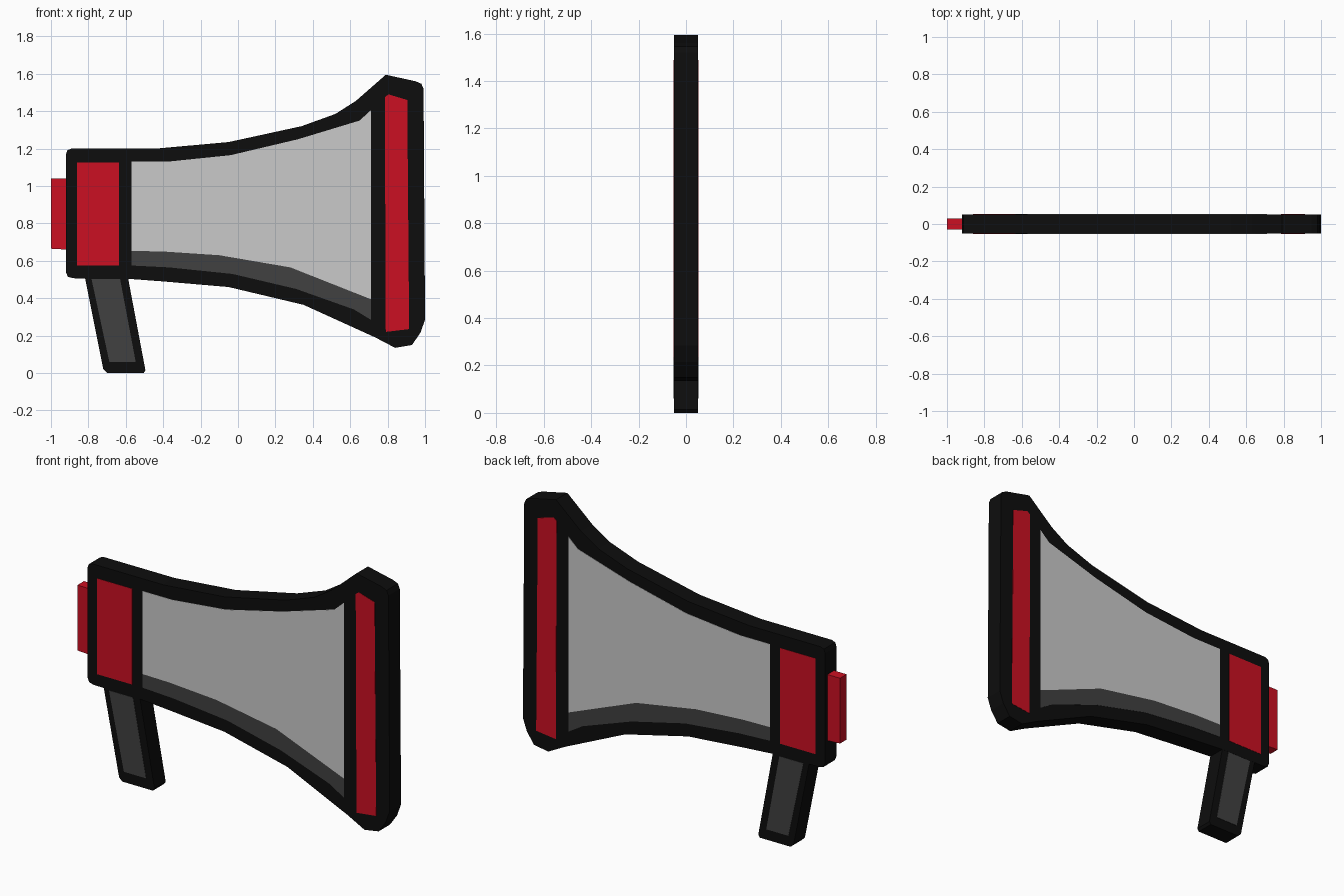
import bpy, bmesh

def material(name, rgb):
    m = bpy.data.materials.new(name)
    m.diffuse_color = (*rgb, 1)
    return m

BLACK = material("black", (0.004, 0.004, 0.004))
RED = material("red", (0.60, 0.005, 0.016))
LIGHT = material("light grey", (0.59, 0.59, 0.59))
DARK = material("dark grey", (0.053, 0.053, 0.053))

def add_slab(bm, outline, y0, y1):
    """Extrude an x-z outline from y0 to y1."""
    face = bm.faces.new([bm.verts.new((x, y0, z)) for x, z in outline])
    ext = bmesh.ops.extrude_face_region(bm, geom=[face])["geom"]
    moved = [v for v in ext if isinstance(v, bmesh.types.BMVert)]
    bmesh.ops.translate(bm, verts=moved, vec=(0, y1 - y0, 0))

def build(name, outline, mat, spans):
    bm = bmesh.new()
    for y0, y1 in spans:
        add_slab(bm, outline, y0, y1)
    bmesh.ops.recalc_face_normals(bm, faces=bm.faces)
    bmesh.ops.triangulate(bm, faces=[f for f in bm.faces if len(f.verts) > 4])
    me = bpy.data.meshes.new(name)
    bm.to_mesh(me)
    bm.free()
    me.materials.append(mat)
    ob = bpy.data.objects.new(name, me)
    bpy.context.collection.objects.link(ob)
    return ob

HALF = 0.0515
SOLID = [(-HALF, HALF)]
PLATES = [(-0.053, -0.048), (0.048, 0.053)]   # thin panels, front and back

# Black horn body with flared mouth
build("horn_body", [
    (-0.92, 1.17), (-0.912, 1.192), (-0.89, 1.20), (-0.44, 1.20), (-0.05, 1.235),
    (0.34, 1.32), (0.52, 1.385), (0.63, 1.455), (0.79, 1.595), (0.95, 1.56),
    (0.98, 1.547), (0.992, 1.52), (1.0, 0.285), (0.975, 0.215), (0.93, 0.15),
    (0.84, 0.135), (0.735, 0.19), (0.35, 0.365), (-0.05, 0.46), (-0.40, 0.49),
    (-0.60, 0.505), (-0.88, 0.507), (-0.91, 0.515), (-0.92, 0.54)], BLACK, SOLID)

# Leaning handle
build("handle", [
    (-0.82, 0.52), (-0.72, 0.02), (-0.70, 0.0), (-0.505, 0.0), (-0.495, 0.015),
    (-0.59, 0.52)], BLACK, [(-HALF + 0.0005, HALF - 0.0005)])
build("handle_panel", [
    (-0.783, 0.502), (-0.63, 0.502), (-0.547, 0.06), (-0.688, 0.06)], DARK, PLATES)

# Mouthpiece at the back
build("mouthpiece", [(-1.0, 0.665), (-0.91, 0.66), (-0.91, 1.04), (-1.0, 1.04)],
      RED, [(-0.03, 0.03)])

# Red bands
build("rear_band", [(-0.86, 0.575), (-0.635, 0.575), (-0.635, 1.125), (-0.86, 1.125)],
      RED, PLATES)
build("mouth_band", [(0.785, 1.475), (0.805, 1.49), (0.905, 1.46), (0.915, 0.235),
                     (0.79, 0.22)], RED, PLATES)

# Horn side: light panel with a darker underside sharing one edge
seam = [(0.71, 0.395), (0.28, 0.565), (-0.10, 0.63), (-0.40, 0.65), (-0.57, 0.653)]
upper = [(-0.57, 1.13), (-0.38, 1.13), (-0.04, 1.165), (0.32, 1.25), (0.65, 1.35),
         (0.71, 1.405)]
lower = [(-0.57, 0.575), (-0.37, 0.565), (-0.03, 0.53), (0.31, 0.45), (0.62, 0.34),
         (0.71, 0.285)]
build("horn_panel", upper + seam, LIGHT, PLATES)
build("horn_underside_panel", lower + seam, DARK, PLATES)
